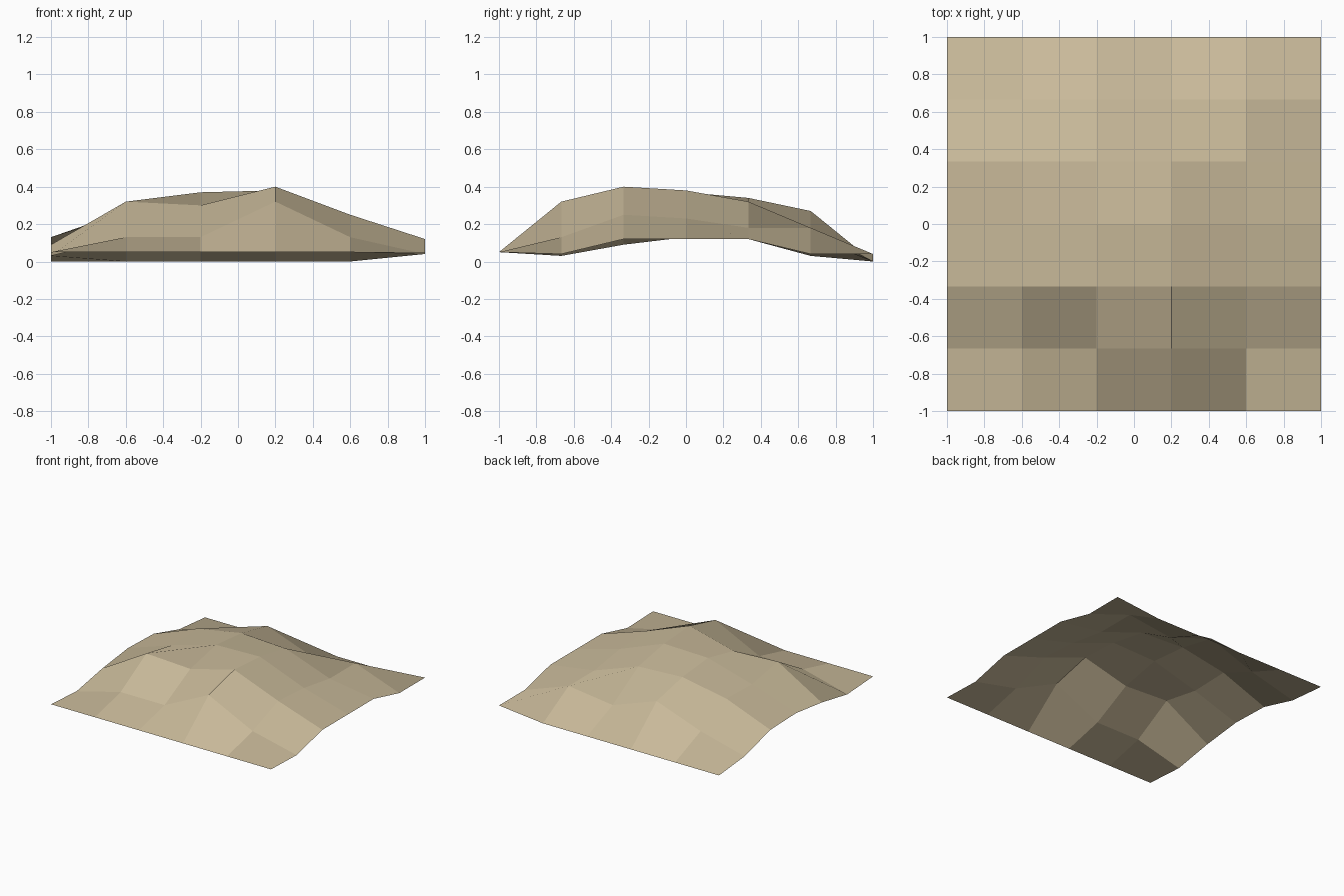
import bpy, bmesh

if "Cube" in bpy.data.objects:
    bpy.data.objects.remove(bpy.data.objects["Cube"])

# Ground heights: one row per y (front to back), one value per x (left to right)
HEIGHTS = [
    (0.05, 0.05, 0.05, 0.05, 0.05, 0.05),
    (0.03, 0.13, 0.13, 0.32, 0.13, 0.04),
    (0.09, 0.32, 0.30, 0.40, 0.25, 0.12),
    (0.13, 0.26, 0.37, 0.38, 0.23, 0.12),
    (0.12, 0.27, 0.34, 0.32, 0.18, 0.12),
    (0.03, 0.13, 0.27, 0.13, 0.18, 0.04),
    (0.00, 0.00, 0.00, 0.00, 0.00, 0.04),
]
ROWS, COLS = len(HEIGHTS), len(HEIGHTS[0])

# Sand colour
sand = bpy.data.materials.new("sand")
sand.diffuse_color = (0.578, 0.485, 0.319, 1.0)
sand.use_nodes = True
sand.node_tree.nodes["Principled BSDF"].inputs["Base Color"].default_value = sand.diffuse_color

# Mound: an open low-poly sheet of 5 x 6 quads
bm = bmesh.new()
grid = [[bm.verts.new((-1 + 2 * i / (COLS - 1), -1 + 2 * j / (ROWS - 1), z))
         for i, z in enumerate(row)] for j, row in enumerate(HEIGHTS)]
for j in range(ROWS - 1):
    for i in range(COLS - 1):
        bm.faces.new((grid[j][i], grid[j][i + 1],
                      grid[j + 1][i + 1], grid[j + 1][i]))

mesh = bpy.data.meshes.new("sand_mound")
bm.to_mesh(mesh)
bm.free()
mesh.materials.append(sand)
mound = bpy.data.objects.new("sand_mound", mesh)
bpy.context.collection.objects.link(mound)
